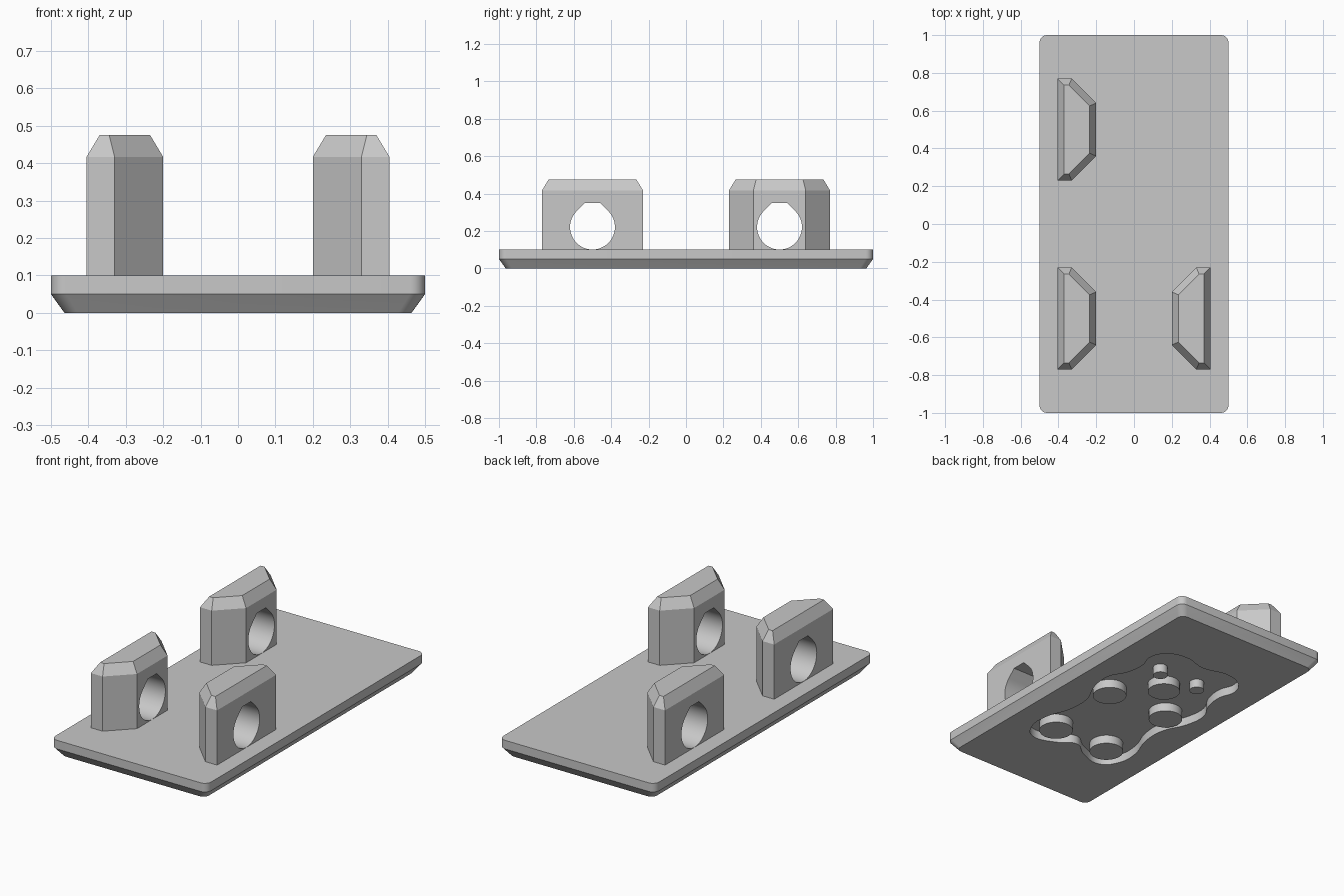
import bpy, bmesh, math
from mathutils import Vector

cube = bpy.data.objects.get("Cube")
if cube:
    bpy.data.objects.remove(cube, do_unlink=True)

grey = bpy.data.materials.new("light_grey")
grey.use_nodes = True
COLOUR = (0.58, 0.58, 0.58, 1)
grey.diffuse_color = COLOUR
grey.node_tree.nodes["Principled BSDF"].inputs["Base Color"].default_value = COLOUR


def loft(name, rings):
    """Solid through equal-length rings of points, capped at both ends."""
    bm = bmesh.new()
    rows = [[bm.verts.new(p) for p in ring] for ring in rings]
    n = len(rows[0])
    for low, high in zip(rows, rows[1:]):
        for i in range(n):
            j = (i + 1) % n
            bm.faces.new((low[i], low[j], high[j], high[i]))
    bm.faces.new(rows[0][::-1])
    bm.faces.new(rows[-1])
    bmesh.ops.recalc_face_normals(bm, faces=bm.faces)
    mesh = bpy.data.meshes.new(name)
    bm.to_mesh(mesh)
    bm.free()
    obj = bpy.data.objects.new(name, mesh)
    bpy.context.collection.objects.link(obj)
    return obj


def evaluated_mesh(obj):
    graph = bpy.context.evaluated_depsgraph_get()
    graph.update()
    return bpy.data.meshes.new_from_object(obj.evaluated_get(graph))


def cut(obj, cutter):
    """Subtract the cutter, then discard it."""
    cutter.hide_render = True
    mod = obj.modifiers.new("cut", 'BOOLEAN')
    mod.operation, mod.solver, mod.object = 'DIFFERENCE', 'EXACT', cutter
    mesh = evaluated_mesh(obj)
    obj.modifiers.clear()
    obj.data = mesh
    bpy.data.objects.remove(cutter, do_unlink=True)


def finish(obj):
    mesh = obj.data
    mesh.materials.clear()
    mesh.materials.append(grey)
    mesh.shade_smooth()
    mesh.set_sharp_from_angle(angle=math.radians(25))


def rounded_rect(hx, hy, r, z, steps=6):
    pts = []
    for q, (sx, sy) in enumerate([(1, 1), (-1, 1), (-1, -1), (1, -1)]):
        for k in range(steps + 1):
            a = (q + k / steps) * math.pi / 2
            pts.append((sx * (hx - r) + r * math.cos(a),
                        sy * (hy - r) + r * math.sin(a), z))
    return pts


def inset(poly, d):
    """Offset a counter-clockwise polygon inwards."""
    out = []
    for i, p in enumerate(poly):
        a = (p - poly[i - 1]).normalized()
        b = (poly[(i + 1) % len(poly)] - p).normalized()
        na, nb = Vector((-a.y, a.x)), Vector((-b.y, b.x))
        out.append(p + (na + nb) * d / (1 + na.dot(nb)))
    return out


# Base plate with a chamfered underside
PLATE_TOP = 0.10
plate = loft("base_plate", [
    rounded_rect(0.464, 0.964, 0.036, 0),
    rounded_rect(0.5, 1, 0.04, 0.05),
    rounded_rect(0.5, 1, 0.04, PLATE_TOP)])

# Wavy recess in the underside, leaving round islands standing
half = [(0, -.49), (.10, -.55), (.24, -.58), (.31, -.50), (.32, -.38),
        (.27, -.22), (.27, -.08), (.33, .06), (.34, .19), (.29, .29),
        (.275, .40), (.30, .50), (.26, .58), (.15, .62), (0, .59)]
outline = half + [(-x, y) for x, y in half[-2:0:-1]]
curve = bpy.data.curves.new("recess_cutter", 'CURVE')
curve.dimensions, curve.fill_mode, curve.extrude = '2D', 'BOTH', 0.05
curve.resolution_u = 6
wave = curve.splines.new('BEZIER')
wave.bezier_points.add(len(outline) - 1)
for point, (x, y) in zip(wave.bezier_points, outline):
    point.co = (x, y, 0)
    point.handle_left_type = point.handle_right_type = 'AUTO'
wave.use_cyclic_u = True

islands = [(0, .255, .088)]
for s in (-1, 1):
    islands += [(s * .18, -.45, .092), (s * .2, .03, .092), (s * .13, .38, .04)]
for cx, cy, r in islands:
    ring = curve.splines.new('POLY')
    ring.points.add(31)
    for k, point in enumerate(ring.points):
        a = math.tau * k / 32
        point.co = (cx + r * math.cos(a), cy + r * math.sin(a), 0, 1)
    ring.use_cyclic_u = True

curve_obj = bpy.data.objects.new("recess_curve", curve)
bpy.context.collection.objects.link(curve_obj)
mesh = evaluated_mesh(curve_obj)
bpy.data.objects.remove(curve_obj, do_unlink=True)
bm = bmesh.new()
bm.from_mesh(mesh)
bmesh.ops.remove_doubles(bm, verts=bm.verts, dist=1e-5)
bmesh.ops.recalc_face_normals(bm, faces=bm.faces)
bm.to_mesh(mesh)
bm.free()
recess = bpy.data.objects.new("recess_cutter", mesh)
bpy.context.collection.objects.link(recess)
cut(plate, recess)
finish(plate)


# Upright lugs: chamfered trapezoid blocks with a teardrop bore
def lug(name, side, cy):
    foot = [(.405, -.27), (.405, .27), (.33, .27), (.2, .14), (.2, -.14), (.33, -.27)]
    if side < 0:
        foot = [(-x, y) for x, y in foot[::-1]]
    foot = [Vector((x, y + cy)) for x, y in foot]
    top = inset(foot, 0.035)
    block = loft(name, [[(p.x, p.y, z) for p in poly] for poly, z in
                        ((foot, PLATE_TOP), (foot, 0.417), (top, 0.475))])
    # Bore: round below, 45 degree shoulders and a flat roof above
    r, cz, roof = 0.12, 0.221, 0.129
    bore = [(r * math.cos(a), r * math.sin(a)) for a in
            (math.radians(135 + 270 * k / 36) for k in range(37))]
    flat = r * math.sqrt(2) - roof
    bore += [(flat, roof), (-flat, roof)]
    cutter = loft("bore_cutter", [[(x, cy + y, cz + z) for y, z in bore]
                                  for x in (side * 0.1, side * 0.5)])
    cut(block, cutter)
    finish(block)


lug("front_left_lug", 1, -0.5)
lug("front_right_lug", -1, -0.5)
lug("back_right_lug", -1, 0.5)
